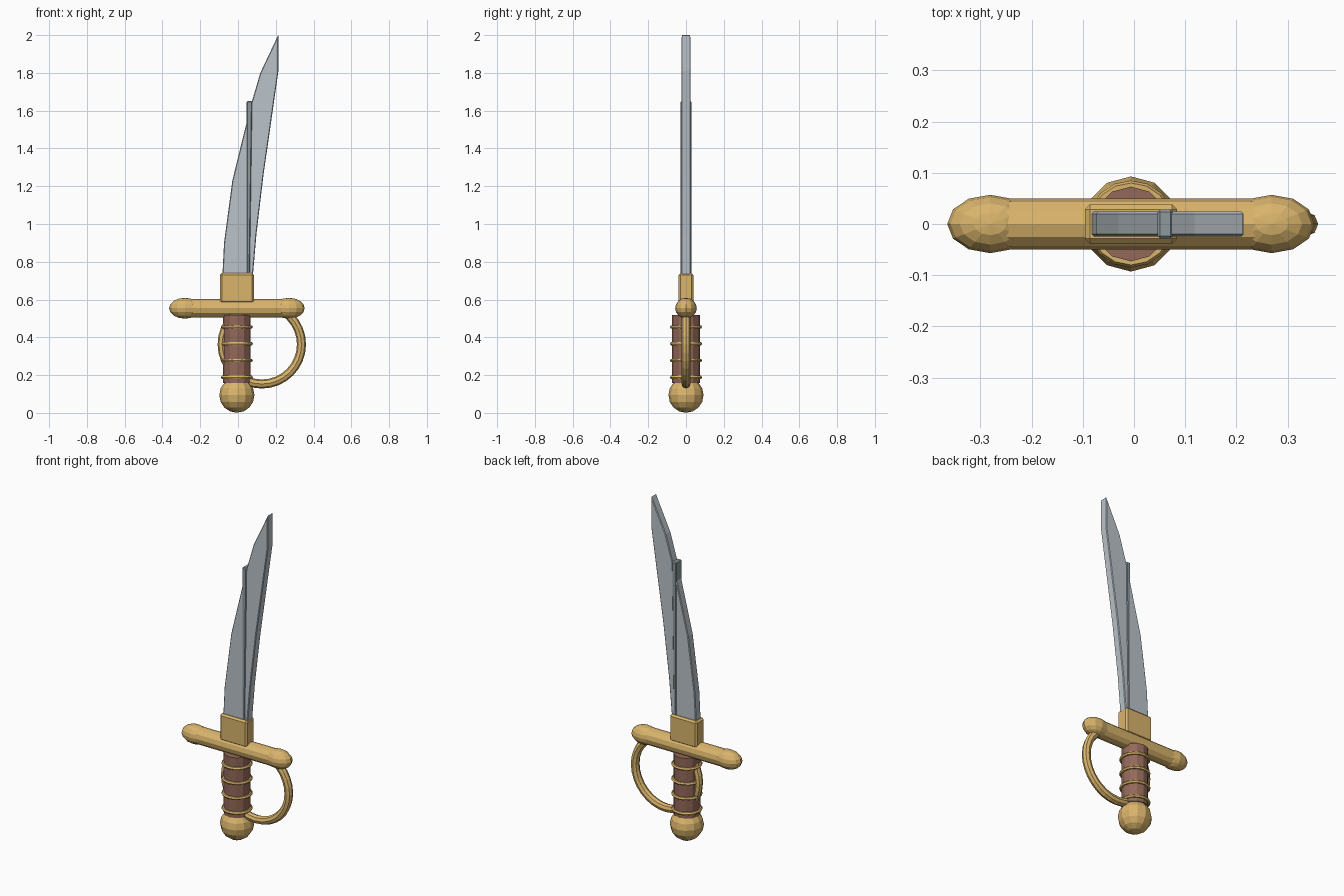
import bpy, bmesh, math
from mathutils import Vector

if "Cube" in bpy.data.objects:
    bpy.data.objects.remove(bpy.data.objects["Cube"])

CX = -0.006  # centre line of the hilt


def material(name, rgb):
    m = bpy.data.materials.new(name)
    m.diffuse_color = (*rgb, 1)
    m.use_nodes = True
    m.node_tree.nodes["Principled BSDF"].inputs["Base Color"].default_value = m.diffuse_color
    return m


GOLD = material("brass", (0.70, 0.46, 0.15))
LEATHER = material("leather", (0.29, 0.14, 0.10))
STEEL = material("steel", (0.50, 0.55, 0.59))
DARK = material("dark_steel", (0.27, 0.32, 0.34))


def finish(name, mat, bevel=0):
    ob = bpy.context.object
    ob.name = name
    ob.data.materials.append(mat)
    if bevel:
        mod = ob.modifiers.new("bevel", 'BEVEL')
        mod.width, mod.segments = bevel, 1
    return ob


def plate(name, outline, half, mat, bevel):
    """Extrude an x/z outline symmetrically about y = 0."""
    bm = bmesh.new()
    face = bm.faces.new([bm.verts.new((x, -half, z)) for x, z in outline])
    ext = bmesh.ops.extrude_face_region(bm, geom=[face])
    verts = [g for g in ext["geom"] if isinstance(g, bmesh.types.BMVert)]
    bmesh.ops.translate(bm, verts=verts, vec=Vector((0, 2 * half, 0)))
    bmesh.ops.recalc_face_normals(bm, faces=bm.faces[:])
    me = bpy.data.meshes.new(name)
    bm.to_mesh(me)
    bm.free()
    ob = bpy.data.objects.new(name, me)
    bpy.context.collection.objects.link(ob)
    bpy.context.view_layer.objects.active = ob
    return finish(name, mat, bevel)


# Pommel
bpy.ops.mesh.primitive_uv_sphere_add(segments=12, ring_count=8, radius=0.093,
                                     location=(CX, 0, 0.094))
finish("pommel", GOLD)

# Grip with four wire wraps
bpy.ops.mesh.primitive_cylinder_add(vertices=12, radius=0.073, depth=0.36,
                                    location=(CX, 0, 0.338))
finish("grip", LEATHER)
for i in range(4):
    bpy.ops.mesh.primitive_torus_add(major_segments=16, minor_segments=6,
                                     major_radius=0.075, minor_radius=0.010,
                                     location=(CX, 0, 0.188 + 0.089 * i))
    finish(f"grip_ring_{i + 1}", GOLD)

# Knuckle guard: full ring, partly buried in grip and crossguard
bpy.ops.mesh.primitive_torus_add(major_segments=32, minor_segments=8,
                                 major_radius=0.21, minor_radius=0.024,
                                 location=(0.126, 0, 0.363),
                                 rotation=(math.pi / 2, 0, 0))
finish("knuckle_guard", GOLD)

# Crossguard bar and its rounded ends
bpy.ops.mesh.primitive_cylinder_add(vertices=12, radius=0.05, depth=0.55,
                                    location=(CX, 0, 0.554),
                                    rotation=(0, math.pi / 2, 0))
finish("crossguard", GOLD)
for side, name in ((-1, "left"), (1, "right")):
    bpy.ops.mesh.primitive_uv_sphere_add(segments=12, ring_count=8, radius=1,
                                         location=(CX + side * 0.275, 0, 0.554))
    bpy.context.object.scale = (0.084, 0.057, 0.055)
    finish(f"crossguard_end_{name}", GOLD)

# Blade collar
bpy.ops.mesh.primitive_cube_add(size=1, location=(CX, 0, 0.66))
bpy.context.object.scale = (0.18, 0.077, 0.16)
bpy.ops.object.transform_apply(location=False, rotation=False, scale=True)
finish("collar", GOLD, 0.01)

# Curved blade
blade = [(-0.082, 0.66), (-0.082, 0.74), (-0.074, 0.90), (-0.030, 1.23),
         (0.068, 1.63), (0.118, 1.80), (0.214, 2.003), (0.214, 1.81),
         (0.135, 1.26), (0.098, 0.95), (0.080, 0.74), (0.076, 0.66)]
plate("blade", blade, 0.024, STEEL, 0.004)

# Raised rib along the blade
rib = [(0.046, 0.66), (0.046, 1.65), (0.076, 1.65), (0.062, 0.66)]
plate("blade_rib", rib, 0.028, DARK, 0.005)
